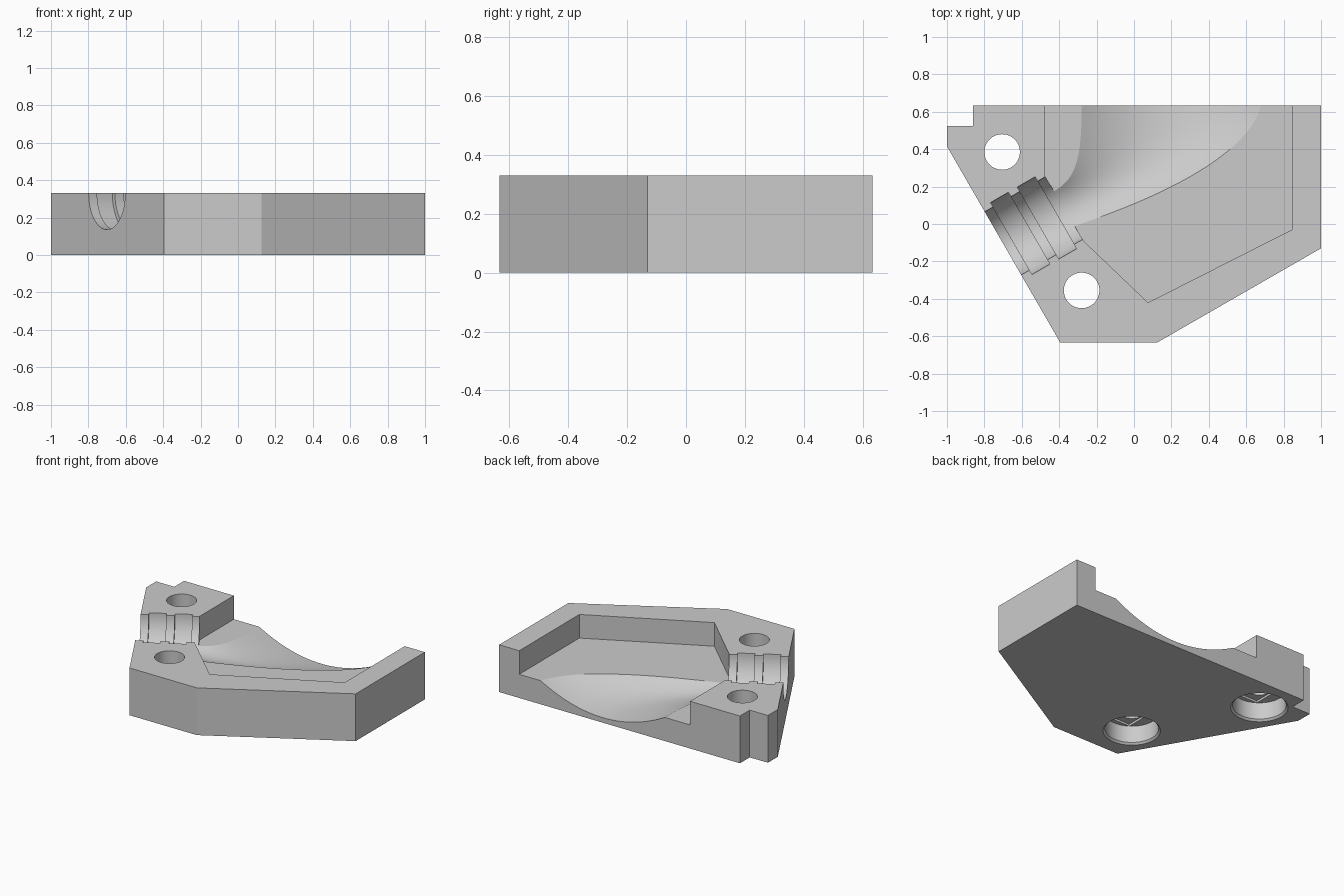
import bpy, bmesh, math
from mathutils import Matrix, Vector

cube = bpy.data.objects.get("Cube")
if cube:
    bpy.data.objects.remove(cube, do_unlink=True)

HEIGHT, FLOOR, BACK = 0.33, 0.165, 0.633

grey = bpy.data.materials.new("light grey plastic")
grey.use_nodes = True
grey.diffuse_color = (0.6, 0.6, 0.6, 1)
grey.node_tree.nodes["Principled BSDF"].inputs["Base Color"].default_value = (0.6, 0.6, 0.6, 1)


def make_object(name, bm):
    bmesh.ops.recalc_face_normals(bm, faces=bm.faces)
    mesh = bpy.data.meshes.new(name)
    bm.to_mesh(mesh)
    bm.free()
    obj = bpy.data.objects.new(name, mesh)
    bpy.context.collection.objects.link(obj)
    mesh.materials.append(grey)
    return obj


def skin(name, rings):
    """Closed solid through a row of equal-length point rings."""
    bm = bmesh.new()
    rows = [[bm.verts.new(p) for p in ring] for ring in rings]
    n = len(rows[0])
    for a, b in zip(rows, rows[1:]):
        for i in range(n):
            j = (i + 1) % n
            bm.faces.new((a[i], a[j], b[j], b[i]))
    bm.faces.new(rows[0])
    bm.faces.new(rows[-1])
    return make_object(name, bm)


def prism(name, outline, z0, z1):
    return skin(name, [[(x, y, z) for x, y in outline] for z in (z0, z1)])


def lathe(name, profile, matrix, sides=64):
    """Solid of revolution from (distance along axis, radius) pairs."""
    turns = [2 * math.pi * i / sides for i in range(sides)]
    return skin(name, [[matrix @ Vector((r * math.cos(a), r * math.sin(a), s)) for a in turns]
                       for s, r in profile])


def bezier(a, b, c, d, t):
    u = 1 - t
    return u**3 * a + 3 * u * u * t * b + 3 * u * t * t * c + t**3 * d


# Main block with chamfered front corners and a notch at the back
body = prism("housing_half", [(-1, 0.525), (-0.86, 0.525), (-0.86, BACK), (1, BACK), (1, -0.13),
                              (0.125, -BACK), (-0.395, -BACK), (-1, 0.415)], 0, HEIGHT)

# Flat-floored pocket, open at the back
cutters = [prism("pocket_cutter", [(-0.475, 0.8), (-0.475, 0.255), (-0.27, -0.09), (0.075, -0.42),
                                   (0.845, -0.03), (0.845, 0.8)], FLOOR, 0.5)]

# Half-round inlet channel with two wider grooves
axis = Vector((0.866, 0.5, 0)).normalized()
start = Vector((-0.695, -0.10, HEIGHT))
place = Matrix.Translation(start) @ axis.to_track_quat('Z', 'Y').to_matrix().to_4x4()
narrow, wide = 0.195, 0.222
channel = [(-0.15, narrow)]
for s in (0.045, 0.21):
    channel += [(s, narrow), (s, wide), (s + 0.11, wide), (s + 0.11, narrow)]
channel.append((0.38, narrow))
cutters.append(lathe("channel_cutter", channel, place))

# Flaring scoop lofted from the channel mouth to the back edge
upper = [Vector(p) for p in ((-0.42, 0.18), (-0.30, 0.25), (-0.28, 0.38), (-0.28, BACK))]
lower = [Vector(p) for p in ((-0.316, -0.01), (0.10, 0.13), (0.60, 0.35), (0.68, BACK))]


def scoop_section(a, b, depth, steps=28):
    ring = []
    for i in range(steps + 1):
        k = i / steps
        p = a.lerp(b, k)
        ring.append((p.x, p.y, FLOOR - depth * (1 - (2 * k - 1)**2)))
    return ring + [(b.x, b.y, 0.2), (a.x, a.y, 0.2)]


back_off, past = axis.xy * -0.01, Vector((0, 0.1))
sections = [scoop_section(upper[0] + back_off, lower[0] + back_off, 0.029)]
for i in range(33):
    t = i / 32
    sections.append(scoop_section(bezier(*upper, t), bezier(*lower, t), 0.03 + 0.1 * t))
sections.append(scoop_section(upper[3] + past, lower[3] + past, 0.13))
cutters.append(skin("scoop_cutter", sections))

# Screw holes, countersunk from below, with a shallow slot in each ceiling
bore, sink, top = 0.095, 0.168, 0.13
for x, y in ((-0.705, 0.385), (-0.28, -0.355)):
    spot = Matrix.Translation((x, y, 0))
    cutters.append(lathe("screw_hole_cutter", [(-0.015, sink + 0.027), (0.013, sink), (top, sink),
                                               (top, bore), (0.5, bore)], spot))
    half = math.sqrt(sink**2 - bore**2)
    cutters.append(prism("slot_cutter", [(x - bore, y - half), (x + bore, y - half),
                                         (x + bore, y + half), (x - bore, y + half)],
                         top - 0.02, top + 0.015))

# Cut everything out of the block
bpy.context.view_layer.objects.active = body
for cutter in cutters:
    cutter.hide_render = True
    mod = body.modifiers.new(cutter.name, 'BOOLEAN')
    mod.operation, mod.solver, mod.object = 'DIFFERENCE', 'EXACT', cutter
    bpy.ops.object.modifier_apply(modifier=mod.name)
for cutter in cutters:
    bpy.data.objects.remove(cutter, do_unlink=True)

bpy.ops.object.select_all(action='DESELECT')
body.select_set(True)
bpy.ops.object.shade_smooth_by_angle(angle=math.radians(18))
